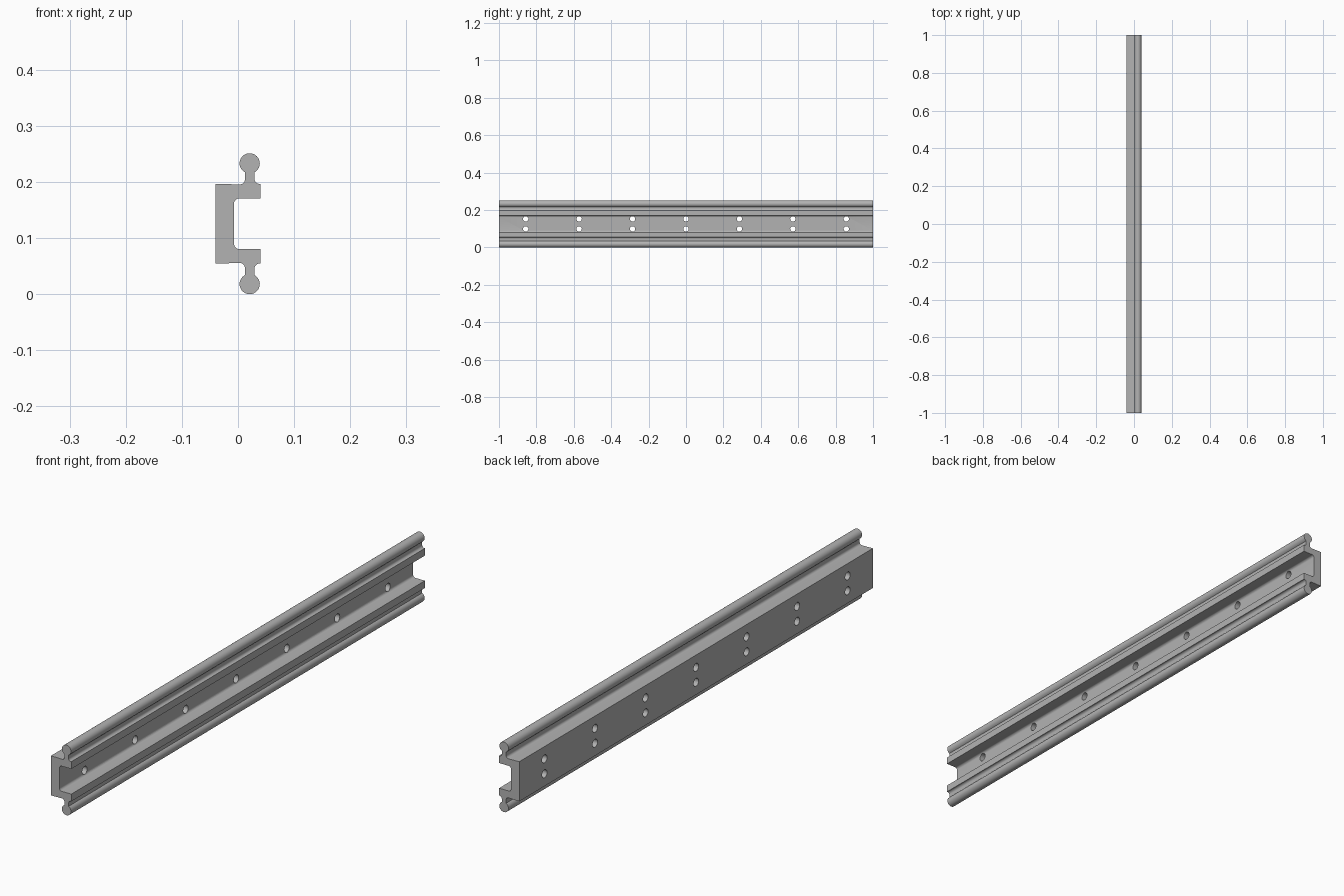
import bpy, bmesh
from math import radians, asin, sin, cos, pi
from mathutils import Matrix

if "Cube" in bpy.data.objects:
    bpy.data.objects.remove(bpy.data.objects["Cube"], do_unlink=True)

MID = 0.1255             # height of the mirror plane
BACK, FRONT = -0.04, 0.04
WEB = -0.007             # inner face of the web
BODY, INNER = 0.071, 0.045   # half heights outside and inside the channel
BALL_X, BALL_Z, BALL_R = 0.0208, 0.1075, 0.018
NECK, FILLET = 0.0085, 0.009

steel = bpy.data.materials.new("plain_grey")
steel.use_nodes = True
grey = (0.45, 0.45, 0.45, 1)
steel.diffuse_color = grey
steel.node_tree.nodes["Principled BSDF"].inputs["Base Color"].default_value = grey


def arc(cx, cz, r, start, end, steps):
    """Points on an arc, angles in degrees."""
    angles = [radians(start + (end - start) * i / steps) for i in range(steps + 1)]
    return [(cx + r * cos(a), cz + r * sin(a)) for a in angles]


def make_object(name, bm):
    mesh = bpy.data.meshes.new(name)
    bmesh.ops.recalc_face_normals(bm, faces=bm.faces)
    bm.to_mesh(mesh)
    bm.free()
    mesh.materials.append(steel)
    obj = bpy.data.objects.new(name, mesh)
    bpy.context.collection.objects.link(obj)
    return obj


# Upper half of the rail section, from the web inside round to the back
open_angle = asin(NECK / BALL_R) * 180 / pi
half = arc(WEB + FILLET, INNER - FILLET, FILLET, 180, 90, 6)
half += [(FRONT, INNER), (FRONT, BODY)]
half += arc(BALL_X + NECK + FILLET, BODY + FILLET, FILLET, 270, 180, 6)
half += arc(BALL_X, BALL_Z, BALL_R, open_angle - 90, 270 - open_angle, 36)
half += arc(BALL_X - NECK - FILLET, BODY + FILLET - 0.001, FILLET, 0, -90, 6)
half += [(BACK, BODY)]
section = half + [(x, -z) for x, z in reversed(half)]

# Rail extruded along its length
bm = bmesh.new()
end = bm.faces.new([bm.verts.new((x, -1, MID + z)) for x, z in section])
sweep = bmesh.ops.extrude_face_region(bm, geom=[end])
moved = [v for v in sweep["geom"] if isinstance(v, bmesh.types.BMVert)]
bmesh.ops.translate(bm, verts=moved, vec=(0, 2, 0))
rail = make_object("rail", bm)

# Two rows of seven screw holes through the web
bm = bmesh.new()
for i in range(-3, 4):
    for side in (-1, 1):
        place = Matrix.Translation((-0.024, i * 2 / 7, MID + side * 0.0267))
        bmesh.ops.create_cone(bm, cap_ends=True, segments=24, radius1=0.0142,
                              radius2=0.0142, depth=0.06,
                              matrix=place @ Matrix.Rotation(pi / 2, 4, "Y"))
cutter = make_object("hole_cutter", bm)
cutter.hide_render = True

bpy.ops.object.select_all(action="DESELECT")
bpy.context.view_layer.objects.active = rail
rail.select_set(True)
cut = rail.modifiers.new("holes", "BOOLEAN")
cut.operation = "DIFFERENCE"
cut.solver = "EXACT"
cut.object = cutter
bpy.ops.object.modifier_apply(modifier=cut.name)
bpy.data.objects.remove(cutter, do_unlink=True)

bpy.ops.object.shade_smooth_by_angle(angle=radians(30))
